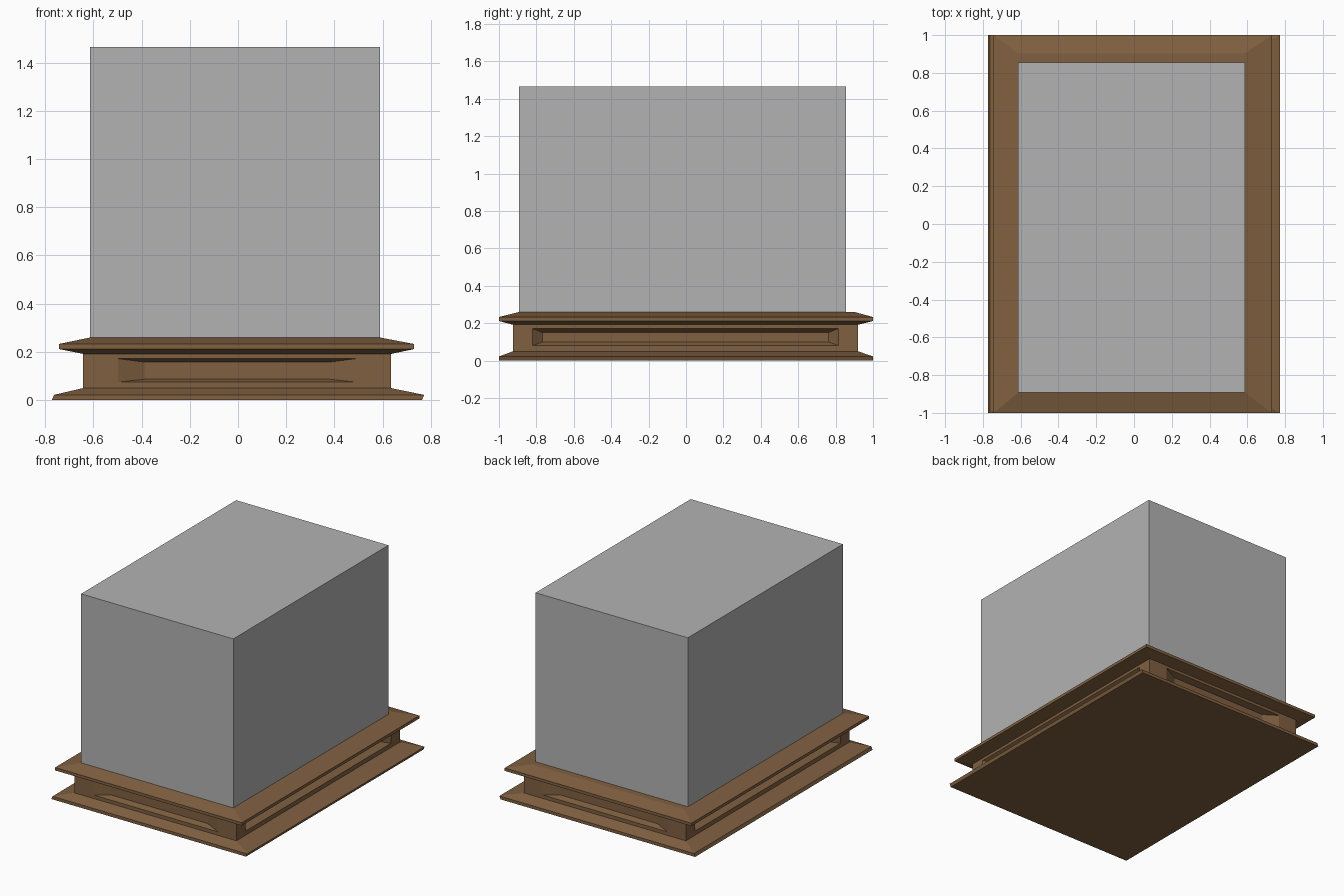
import bpy
import bmesh

if "Cube" in bpy.data.objects:
    bpy.data.objects.remove(bpy.data.objects["Cube"])


def material(name, rgb):
    m = bpy.data.materials.new(name)
    m.diffuse_color = (*rgb, 1)
    m.use_nodes = True
    m.node_tree.nodes["Principled BSDF"].inputs["Base Color"].default_value = m.diffuse_color
    return m


wood = material("brown wood", (0.216, 0.117, 0.052))
grey = material("grey", (0.45, 0.45, 0.45))


def finish(bm, name, mat):
    me = bpy.data.meshes.new(name)
    bm.to_mesh(me)
    bm.free()
    me.materials.append(mat)
    ob = bpy.data.objects.new(name, me)
    bpy.context.collection.objects.link(ob)
    return ob


def bridge(bm, a, b):
    for i in range(4):
        j = (i + 1) % 4
        bm.faces.new((a[i], a[j], b[j], b[i]))


def stacked(name, rings, mat, bottom=True, top=True):
    """Loft rectangles (x0, x1, y0, y1, z) listed from bottom to top."""
    bm = bmesh.new()
    loops = [[bm.verts.new(p) for p in ((x0, y0, z), (x1, y0, z), (x1, y1, z), (x0, y1, z))]
             for x0, x1, y0, y1, z in rings]
    for a, b in zip(loops, loops[1:]):
        bridge(bm, a, b)
    if bottom:
        bm.faces.new(loops[0][::-1])
    if top:
        bm.faces.new(loops[-1])
    return finish(bm, name, mat)


X0, X1, Y0, Y1 = -0.643, 0.635, -0.925, 0.92   # core footprint
ZB, ZT = 0.05, 0.192                           # core height range

# flared moulding at the floor
stacked("base_moulding", [(-0.772, 0.763, -1, 1, 0), (-0.763, 0.772, -1, 1, 0.022),
                          (X0, X1, Y0, Y1, ZB)], wood, top=False)

# flared moulding under the block
stacked("top_moulding", [(X0, X1, Y0, Y1, ZT), (-0.743, 0.73, -1, 1, 0.212),
                         (-0.743, 0.73, -1, 1, 0.233), (-0.613, 0.588, -0.893, 0.902, 0.26)],
        wood, bottom=False)

# core with a bevelled recessed panel on each side
bm = bmesh.new()
short = [(0.493, 0.172, 0.075, 0), (0.383, 0.158, 0.087, 0.045)]   # half width, top, bottom, depth
long = [(0.818, 0.172, 0.08, 0), (0.765, 0.15, 0.1, 0.045)]
cx, cy = (X0 + X1) / 2, (Y0 + Y1) / 2
hx, hy = (X1 - X0) / 2, (Y1 - Y0) / 2
sides = [(lambda u, d: (cx + u, Y0 + d), hx, short),
         (lambda u, d: (X1 - d, cy + u), hy, long),
         (lambda u, d: (cx - u, Y1 - d), hx, short),
         (lambda u, d: (X0 + d, cy - u), hy, long)]
for place, half, panel in sides:
    loops = []
    for w, zt, zb, d in [(half, ZT, ZB, 0)] + panel:
        loops.append([bm.verts.new((*place(u, d), z))
                      for u, z in ((-w, zb), (w, zb), (w, zt), (-w, zt))])
    for a, b in zip(loops, loops[1:]):
        bridge(bm, a, b)
    bm.faces.new(loops[-1])
bmesh.ops.remove_doubles(bm, verts=bm.verts, dist=1e-5)
finish(bm, "panelled_core", wood)

# plain block on top
stacked("block", [(-0.613, 0.588, -0.893, 0.855, 0.26),
                  (-0.613, 0.588, -0.893, 0.855, 1.465)], grey)
